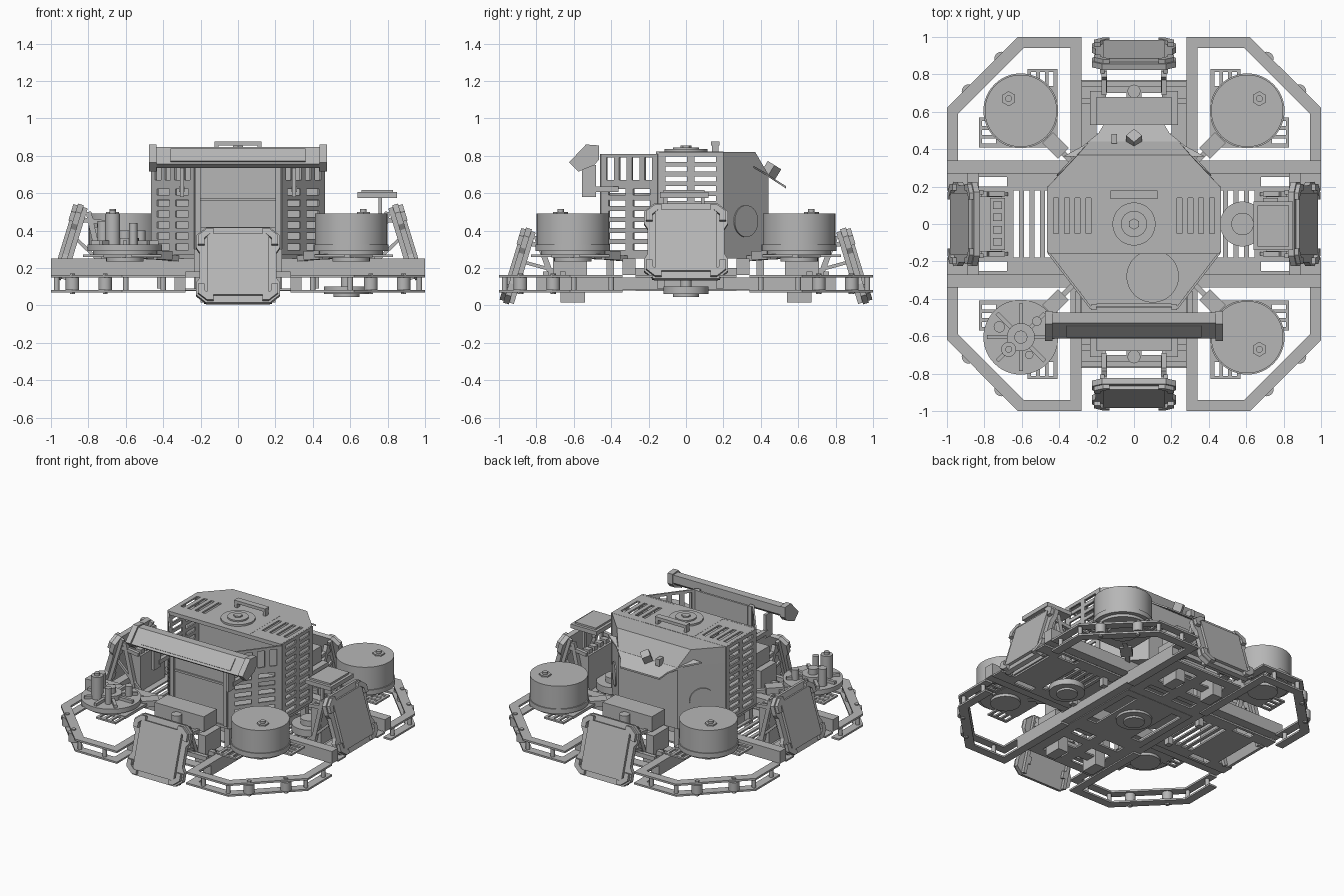
import bpy, bmesh, math
from mathutils import Matrix, Vector

cube = bpy.data.objects.get("Cube")
if cube:
    bpy.data.objects.remove(cube, do_unlink=True)

grey = bpy.data.materials.new("metal grey")
grey.use_nodes = True
grey.diffuse_color = (0.47, 0.47, 0.47, 1)
grey.node_tree.nodes["Principled BSDF"].inputs["Base Color"].default_value = (0.47, 0.47, 0.47, 1)
I = Matrix.Identity(4)
SIGNS = (-1, 1)
CORNERS = [(sx, sy) for sx in SIGNS for sy in SIGNS]


def finish(name, bm, m=I, smooth=False):
    bm.transform(m)
    bmesh.ops.recalc_face_normals(bm, faces=bm.faces)
    mesh = bpy.data.meshes.new(name)
    bm.to_mesh(mesh)
    bm.free()
    mesh.materials.append(grey)
    ob = bpy.data.objects.new(name, mesh)
    bpy.context.collection.objects.link(ob)
    if smooth:
        bpy.ops.object.select_all(action='DESELECT')
        ob.select_set(True)
        bpy.context.view_layer.objects.active = ob
        bpy.ops.object.shade_smooth_by_angle(angle=math.radians(35))
    return ob


def box(name, lo, hi, m=I):
    bm = bmesh.new()
    bmesh.ops.create_cube(bm, size=1)
    lo, hi = Vector(lo), Vector(hi)
    bm.transform(Matrix.Translation((lo + hi) / 2) @ Matrix.Diagonal((*(hi - lo), 1)))
    return finish(name, bm, m)


def beam(name, a, b, w, m=I):
    a, b = Vector(a), Vector(b)
    rot = (b - a).to_track_quat('Z', 'Y').to_matrix().to_4x4()
    return box(name, (-w / 2, -w / 2, 0), (w / 2, w / 2, (b - a).length), m @ Matrix.Translation(a) @ rot)


def loft(name, loops, m=I):
    """Skin equal-length loops of points and cap both ends."""
    bm = bmesh.new()
    rings = [[bm.verts.new(p) for p in loop] for loop in loops]
    n = len(rings[0])
    for r, s in zip(rings, rings[1:]):
        for i in range(n):
            bm.faces.new((r[i], r[(i + 1) % n], s[(i + 1) % n], s[i]))
    bm.faces.new(rings[0])
    bm.faces.new(rings[-1])
    return finish(name, bm, m)


def prism(name, pts, z0, z1, m=I):
    return loft(name, [[(x, y, z) for x, y in pts] for z in (z0, z1)], m)


def disc(name, x, y, r, z0, z1, n=48, m=I):
    bm = bmesh.new()
    bmesh.ops.create_cone(bm, cap_ends=True, segments=n, radius1=r, radius2=r, depth=z1 - z0)
    bm.transform(Matrix.Translation((x, y, (z0 + z1) / 2)))
    return finish(name, bm, m, n > 8)


def breaks(length, holes, bar):
    """Alternating solid and open spans along a length."""
    gap = (length - bar * (holes + 1)) / holes
    cuts = [0]
    for i in range(holes):
        start = bar + i * (bar + gap)
        cuts += [start, start + gap]
    return cuts + [length]


def slotted(name, origin, u, v, us, vs, t=0.012):
    """Flat sheet with a grid of rectangular slots."""
    bm = bmesh.new()
    o, u, v = Vector(origin), Vector(u).normalized(), Vector(v).normalized()
    grid = [[bm.verts.new(o + u * a + v * b) for b in vs] for a in us]
    for i in range(len(us) - 1):
        for j in range(len(vs) - 1):
            if not (i % 2 and j % 2):
                bm.faces.new((grid[i][j], grid[i + 1][j], grid[i + 1][j + 1], grid[i][j + 1]))
    mod = finish(name, bm).modifiers.new("thickness", 'SOLIDIFY')
    mod.thickness, mod.offset = t, 0


# Corner guard rings, rollers and drive modules
ring = [(.28, 1), (.62, 1), (1, .62), (1, .34), (.94, .34), (.94, .59), (.59, .94), (.34, .94), (.34, .34), (.28, .34)]
for sx, sy in CORNERS:
    flip = Matrix.Diagonal((sx, sy, 1, 1))
    prism("guard_lower_plate", ring, .07, .083, flip)
    prism("guard_upper_plate", ring, .148, .162, flip)
    for x, y in ((.885, .71), (.71, .885)):
        disc("guard_roller", x, y, .036, .083, .148, 20, flip)
        disc("roller_bolt", x, y, .015, .06, .17, 6, flip)
    for x, y in ((.97, .4), (.4, .97), (.97, .6), (.6, .97)):
        disc("guard_spacer", x, y, .015, .083, .148, 12, flip)
    # module plate with two slotted wings and an open outer corner
    prism("module_plate", [(.41, .44), (.44, .41), (.72, .41), (.72, .6), (.6, .72), (.41, .72)], .255, .275, flip)
    wide, narrow = breaks(.11, 1, .018), breaks(.16, 3, .02)
    slotted("module_wing_side", (sx * .72, sy * .41, .265), (sx, 0, 0), (0, sy, 0), wide, narrow)
    slotted("module_wing_end", (sx * .41, sy * .72, .265), (sx, 0, 0), (0, sy, 0), narrow, wide)
    beam("module_strut", (.32, .32, .25), (.5, .5, .265), .03, flip)
    turn = flip @ Matrix.Translation((.42, .42, 0)) @ Matrix.Rotation(math.pi / 4, 4, 'Z')
    box("module_motor", (-.06, -.04, .245), (.06, .04, .29), turn)
    disc("module_hub", .605, .605, .1, .235, .255, 32, flip)
    disc("module_base", .605, .605, .2, .29, .325, 48, flip)
    disc("module_bearing", .605, .605, .17, .27, .295, 48, flip)
    if (sx, sy) != (-1, -1):
        disc("module_cap", .605, .605, .193, .325, .49, 48, flip)
        disc("cap_hub", .67, .67, .04, .49, .5, 6, flip)
        disc("cap_bolt", .67, .67, .018, .5, .515, 12, flip)

# Uncovered module at the front
disc("open_gear", -.605, -.605, .075, .325, .36, 24)
disc("open_gear_hub", -.605, -.605, .035, .36, .4, 24)
for i in range(8):
    a = i * math.pi / 4
    c, s = math.cos(a), math.sin(a)
    beam("open_spoke", (-.605 + .07 * c, -.605 + .07 * s, .335), (-.605 + .18 * c, -.605 + .18 * s, .335), .022)
for x, y, r, top in ((-.67, -.67, .04, .49), (-.67, -.67, .018, .51), (-.56, -.7, .022, .44), (-.72, -.55, .03, .45), (-.52, -.52, .025, .4)):
    disc("open_module_post", x, y, r, .325, top, 20)

# Chassis beams and belly sheets
for s in SIGNS:
    y0, x0 = sorted((s * .27, s * .34)), sorted((s * .28, s * .34))
    box("cross_beam", (-1, y0[0], .162), (1, y0[1], .25))
    box("long_beam", (x0[0], -.8, .083), (x0[1], .8, .148))
    slotted("belly_vent", (s * .42, -.2, .155), (s, 0, 0), (0, 1, 0), breaks(.25, 4, .025), breaks(.4, 1, .02))
    x1 = sorted((s * .67, s * .88))
    box("belly_outer", (x1[0], -.18, .149), (x1[1], .18, .161))
    for t in SIGNS:
        slotted("belly_edge", (s * .34, t * .18, .155), (s, 0, 0), (0, t, 0), [0, .34, .49, .66], [0, .02, .07, .09])
    slotted("belly_end", (-.28, s * .27, .085), (1, 0, 0), (0, s, 0), breaks(.56, 2, .08), breaks(.5, 3, .07))
    box("side_cross_tube", (s * .86 - .03, -.27, .162), (s * .86 + .03, .27, .2))
    for y in (.66, .75):
        box("end_cross_tube", (-.28, s * y - .015, .148), (.28, s * y + .015, .18))
slotted("belly_middle", (-.28, -.27, .083), (1, 0, 0), (0, 1, 0), [0, .05, .13, .43, .51, .56], [0, .06, .48, .54])
for x in (0, .58):
    disc("belly_wheel", x, 0, .12, .06, .1)
    disc("belly_wheel_hub", x, 0, .07, .045, .06)
    disc("belly_axle", x, 0, .03, .1, .2, 20)
disc("side_gear", .58, 0, .12, .17, .22)
disc("side_gear_hub", .58, 0, .06, .22, .26, 32)

# Four leaning panels with their frames, legs and boxes
outline = [(-.17, -.21), (.17, -.21), (.225, -.165), (.225, -.1), (.205, -.07), (.205, .07), (.225, .1), (.225, .165),
           (.17, .21), (-.17, .21), (-.225, .165), (-.225, .1), (-.205, .07), (-.205, -.07), (-.225, -.1), (-.225, -.165)]
for k in range(4):
    side = k % 2
    face = Matrix.Rotation(k * math.pi / 2, 4, 'Z')
    zc = .34 if side else .212
    lean = face @ Matrix.Translation((0, -.905, zc)) @ Matrix.Rotation(math.radians(-17), 4, 'X')
    stand = lean @ Matrix.Rotation(math.pi / 2, 4, 'X')
    prism("panel_backing", outline, -.02, .012, stand)
    box("panel_sheet", (-.165, -.03, -.17), (.165, -.01, .17), lean)
    for sx, sz in CORNERS:
        pad = lean @ Matrix.Diagonal((sx, 1, sz, 1))
        prism("panel_corner", [(.13, .2), (.165, .2), (.215, .16), (.215, .11), (.18, .11), (.18, .145), (.15, .17), (.13, .17)],
              .012, .035, stand @ Matrix.Diagonal((sx, sz, 1, 1)))
        box("panel_clip", (.14, .02, .08), (.18, .045, .13), pad)
    for s in SIGNS:
        box("panel_rail", (s * .17 - .012, .018, -.2), (s * .17 + .012, .045, .2), lean)
        beam("panel_leg", (s * .16, -.8, zc + .16), (s * .16, -.72, .16), .03, face)
        beam("panel_brace", (s * .16, -.87, zc + .02), (s * .16, -.68, .18), .018, face)
        beam("panel_arm", (s * .16, -.85, zc + .12), (s * .16, -.69, zc + .1), .025, face)
    if side:
        box("side_unit", (-.14, -.77, .16), (.14, -.69, .42), face)
        for i in range(4):
            box("side_unit_fin", (-.12 + i * .065, -.755, .42), (-.08 + i * .065, -.705, .45), face)
    else:
        box("end_unit", (-.2, -.68, .31), (.2, -.53, .42), face)
        for s in SIGNS:
            box("end_unit_support", (s * .205 - .03, -.71, .16), (s * .205 + .03, -.53, .3), face)
            box("end_unit_foot", (s * .16 - .04, -.67, .015), (s * .16 + .04, -.54, .16), face)
        disc("end_unit_knob", 0, -.71, .035, .3, .4, 16, face)
box("sensor_plate", (.64, -.14, .575), (.85, .12, .605))
box("sensor_lid", (.66, -.12, .605), (.83, .1, .618))
for y in (-.11, .09):
    beam("sensor_post", (.76, y, .4), (.76, y, .58), .02)

# Tower: floor, slotted walls, solid rear, roof
floor = [(.46, -.15), (.46, .2), (.24, .44), (-.24, .44), (-.46, .2), (-.46, -.15), (-.23, -.45), (.23, -.45)]
prism("tower_floor", floor, .25, .27)
prism("front_deck", [floor[0], floor[5], floor[6], floor[7]], .56, .575)
disc("deck_ring", .1, -.28, .14, .575, .6)
for x, y in floor:
    beam("tower_foot", (x * .9, y * .9, .09), (x * .9, y * .9, .25), .04)
for s in SIGNS:
    up, slope = (0, 0, 1), (-s * .23, -.3, 0)
    length = Vector(slope).length
    slotted("front_wall_lower", (s * .46, -.15, .27), slope, up, breaks(length, 2, .05), breaks(.38, 6, .027))
    slotted("front_wall_upper", (s * .46, -.15, .65), slope, up, breaks(length, 4, .035), breaks(.16, 1, .02))
    slotted("side_wall", (s * .46, -.15, .27), (0, 1, 0), up, breaks(.35, 2, .04), breaks(.55, 10, .025))
    slotted("roof_vent", (s * .2, -.15, .815), (s, 0, 0), (0, 1, 0), breaks(.26, 4, .03), [0, .1, .29, .35])
    box("front_post", (s * .215 - .015, -.46, .27), (s * .215 + .015, -.43, .81))
box("front_panel", (-.2, -.44, .27), (.2, -.425, .81))
box("roof_middle", (-.2, -.15, .808), (.2, .2, .822))
box("roof_front_lip", (-.46, -.16, .795), (.46, -.145, .822))
rear = [(.46, .2), (.24, .44), (-.24, .44), (-.46, .2)]
rear_top = [(.46, .2), (.3, .37), (-.3, .37), (-.46, .2)]
loft("tower_rear", [[(x, y, z) for x, y in pts] for pts, z in ((rear, .27), (rear, .7), (rear_top, .82))])
for s in SIGNS:
    spot = Matrix.Translation((s * .352, .318, .45)) @ Vector((s * .24, .22, 0)).to_track_quat('Z', 'Y').to_matrix().to_4x4()
    disc("rear_round_cover", 0, 0, .085, -.004, .008, 40, spot)
flap = [(.38, .36, .735), (.27, .42, .7), (.19, .485, .657), (.16, .535, .625)]
flap += [(-x, y, z) for x, y, z in reversed(flap)]
loft("rear_flap", [flap, [(x, y, z + .012) for x, y, z in flap]])
tilt = Matrix.Translation((0, .455, .72)) @ Matrix.Rotation(math.radians(-32), 4, 'X') @ Matrix.Rotation(math.pi / 4, 4, 'Z')
box("flap_sensor", (-.03, -.03, -.035), (.03, .03, .035), tilt)
box("flap_switch", (-.12, .43, .69), (-.09, .48, .74))
disc("roof_disc", 0, 0, .115, .822, .835)
disc("roof_disc_ring", 0, 0, .07, .835, .845)
disc("roof_disc_bolt", 0, 0, .03, .845, .855, 6)
box("roof_handle", (-.125, .135, .855), (.125, .18, .877))
for s in SIGNS:
    box("handle_post", (s * .115 - .01, .14, .82), (s * .115 + .01, .175, .856))

# Light bar across the front: end caps are a little larger than the lens housing
cap = [(-.625, .765), (-.535, .86), (-.465, .855), (-.465, .78), (-.49, .75), (-.575, .715)]
housing = [(-.612, .755), (-.53, .848), (-.472, .848), (-.472, .79), (-.5, .765), (-.585, .735)]
for name, pts, x0, x1 in (("light_bar", housing, -.44, .44), ("light_bar_cap_right", cap, -.475, -.435),
                          ("light_bar_cap_left", cap, .435, .475)):
    loft(name, [[(x, y, z) for y, z in pts] for x in (x0, x1)])
loft("light_lens", [[(x, y, z) for y, z in ((-.606, .772), (-.547, .838), (-.54, .83), (-.598, .765))] for x in (-.36, .36)])
for s in SIGNS:
    box("light_bracket", (s * .3 - .01, -.555, .58), (s * .3 + .01, -.48, .75))
    beam("light_arm", (s * .3, -.5, .62), (s * .3, -.36, .62), .03)
